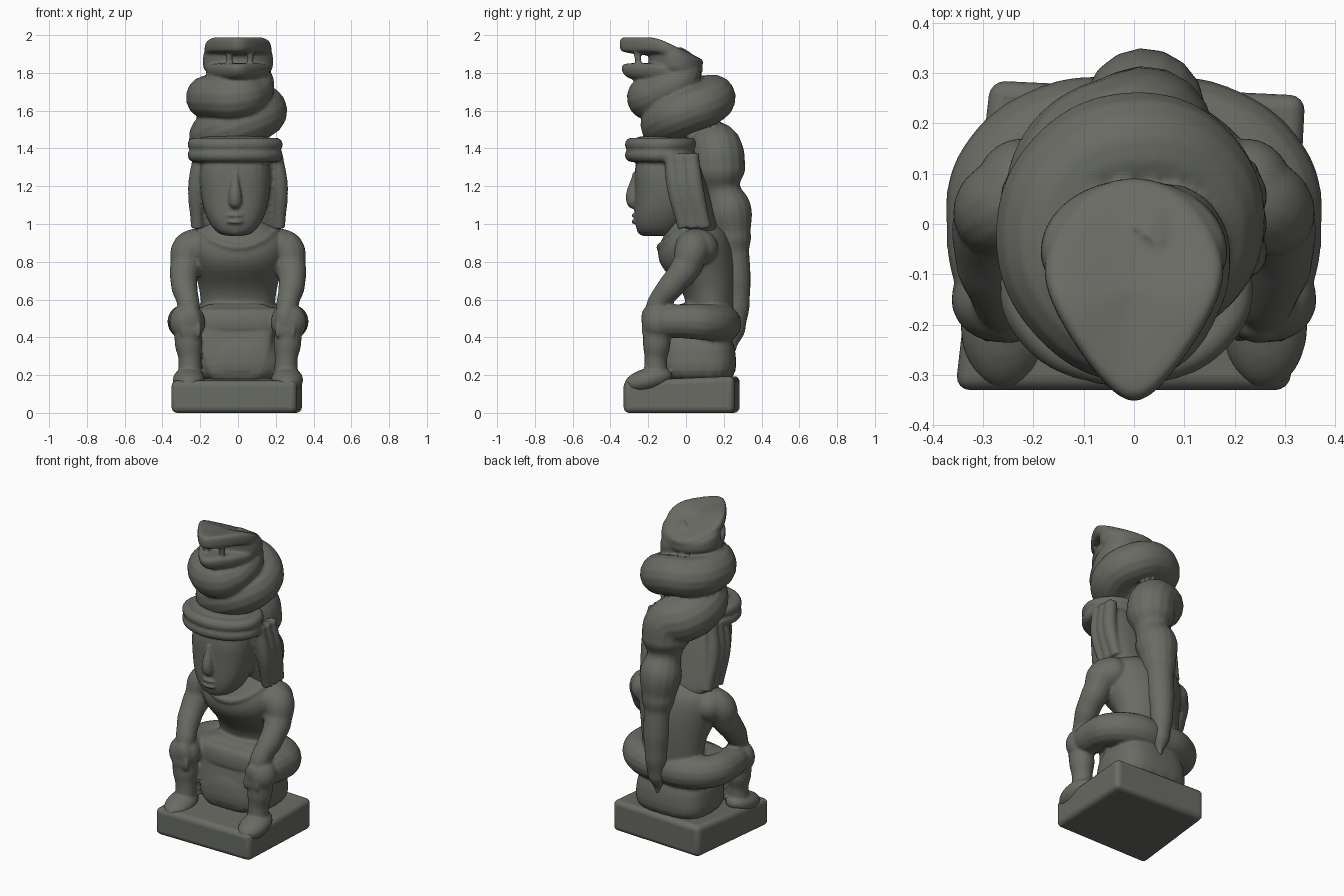
import bpy, bmesh, math
from mathutils import Vector

if "Cube" in bpy.data.objects:
    bpy.data.objects.remove(bpy.data.objects["Cube"])

COLOR = (.14, .146, .125, 1)
stone = bpy.data.materials.new("dark grey stone")
stone.use_nodes = True
stone.diffuse_color = COLOR
bsdf = stone.node_tree.nodes["Principled BSDF"]
bsdf.inputs["Base Color"].default_value = COLOR
bsdf.inputs["Roughness"].default_value = .8


def select(objects):
    bpy.ops.object.select_all(action='DESELECT')
    for obj in objects:
        obj.select_set(True)
    bpy.context.view_layer.objects.active = objects[0]


def from_bmesh(name, bm):
    bmesh.ops.recalc_face_normals(bm, faces=bm.faces)
    mesh = bpy.data.meshes.new(name)
    bm.to_mesh(mesh)
    bm.free()
    obj = bpy.data.objects.new(name, mesh)
    bpy.context.collection.objects.link(obj)
    return obj


def bridge(bm, low, high):
    """Join two rings of vertices with a band of quads."""
    for i in range(len(low)):
        bm.faces.new((low[i - 1], low[i], high[i], high[i - 1]))


def loft(sections, power=2, middle=0, deform=None, sides=24):
    """Stack of superellipse rings (height, depth, half width, half depth)."""
    bm = bmesh.new()
    rings = []
    for z, y, half_width, half_depth in sections:
        ring = []
        for i in range(sides):
            angle = math.tau * i / sides
            c, s = math.cos(angle), math.sin(angle)
            point = Vector((middle + half_width * math.copysign(abs(c) ** (2 / power), c),
                            y + half_depth * math.copysign(abs(s) ** (2 / power), s), z))
            if deform:
                deform(point)
            ring.append(bm.verts.new(point))
        rings.append(ring)
    for low, high in zip(rings, rings[1:]):
        bridge(bm, low, high)
    bm.faces.new(rings[0])
    bm.faces.new(rings[-1])
    obj = from_bmesh("loft", bm)
    obj.modifiers.new("Subdivision", 'SUBSURF').levels = 2
    return obj


def tube(points, closed=False):
    """Smooth round tube through (x, y, z, radius) points."""
    curve = bpy.data.curves.new("tube", 'CURVE')
    curve.dimensions = '3D'
    curve.bevel_depth = 1
    curve.bevel_resolution = 6
    curve.use_fill_caps = True
    spline = curve.splines.new('BEZIER')
    spline.bezier_points.add(len(points) - 1)
    spline.use_cyclic_u = closed
    spline.radius_interpolation = 'EASE'
    for knot, (x, y, z, radius) in zip(spline.bezier_points, points):
        knot.co = (x, y, z)
        knot.radius = radius
        knot.handle_left_type = knot.handle_right_type = 'AUTO'
    obj = bpy.data.objects.new("tube", curve)
    bpy.context.collection.objects.link(obj)
    return obj


def mirrored(points, side):
    return [(side * x, y, z, radius) for x, y, z, radius in points]


def blob(center, size, tilt=0):
    """Ellipsoid with half sizes, tilted about x."""
    bpy.ops.mesh.primitive_uv_sphere_add(segments=24, ring_count=14, location=center,
                                         rotation=(math.radians(tilt), 0, 0))
    obj = bpy.context.object
    obj.scale = size
    return obj


def fuse(name, parts):
    """Blend overlapping parts into one carved surface."""
    for part in parts:
        select([part])
        bpy.ops.object.convert(target='MESH')
    select(parts)
    bpy.ops.object.join()
    obj = bpy.context.object
    obj.name = name
    bpy.ops.object.transform_apply(location=True, rotation=True, scale=True)
    obj.data.remesh_voxel_size = .011
    bpy.ops.object.voxel_remesh()
    soften = obj.modifiers.new("Soften", 'SMOOTH')
    soften.factor, soften.iterations = .5, 3
    obj.data.materials.clear()
    obj.data.materials.append(stone)
    bpy.ops.object.shade_smooth()


# Plinth: a slightly skewed slab with softened edges, lower at the front
bm = bmesh.new()
corners = [(-.355, -.33), (.31, -.33), (.34, .255), (-.285, .285)]
bottom = [bm.verts.new((x, y, 0)) for x, y in corners]
top = [bm.verts.new((x, y, .17 if y < 0 else .195)) for x, y in corners]
bm.faces.new(bottom)
bm.faces.new(top)
bridge(bm, bottom, top)
plinth = from_bmesh("plinth", bm)
bevel = plinth.modifiers.new("Bevel", 'BEVEL')
bevel.width, bevel.segments = .03, 4
plinth.data.materials.append(stone)
select([plinth])
bpy.ops.object.shade_smooth_by_angle(angle=math.radians(40))

# Seat drum, lap and the cloth panel hanging over it
seat = loft([(.14, .06, .26, .21), (.3, .06, .24, .21), (.46, .06, .22, .18)], power=3)
lap = loft([(.4, .04, .25, .15), (.45, .04, .27, .17),
            (.54, .04, .27, .16), (.565, .05, .23, .13)], power=3)
cloth = loft([(.13, -.02, .17, .14), (.36, -.01, .2, .12), (.5, 0, .2, .105),
              (.55, .03, .19, .11), (.585, .05, .16, .08)], power=6, middle=-.01)

# Thighs folded around the seat
half = [(.26, -.15, .485, .085), (.282, -.03, .485, .09), (.26, .1, .48, .095), (.15, .18, .475, .1)]
thighs = tube(half + [(0, .195, .47, .095)] + mirrored(half[::-1], -1))

# Torso and collar
torso = loft([(.45, .12, .2, .14), (.58, .135, .195, .125), (.68, .115, .21, .155),
              (.78, .06, .245, .21), (.88, .05, .27, .205), (.95, .06, .255, .17),
              (.99, .05, .19, .14), (1.04, .03, .12, .1)])
collar_half = [(.2, 0, .97, .022), (.12, -.1, .905, .022)]
collar = tube(collar_half + [(0, -.135, .875, .022)] + mirrored(collar_half[::-1], -1))
figure = [seat, lap, cloth, thighs, torso, collar]

# Limbs, mirrored
arm = [(.18, .07, .88, .09), (.25, .04, .87, .095), (.28, 0, .77, .08),
       (.285, -.07, .68, .07), (.265, -.14, .59, .06), (.25, -.18, .5, .05)]
shin = [(.268, -.155, .48, .075), (.262, -.155, .37, .073), (.255, -.16, .28, .06), (.255, -.16, .17, .064)]
for side in (1, -1):
    shoulder = blob((side * .225, .055, .875), (.095, .115, .1))
    hand = blob((side * .25, -.19, .48), (.06, .045, .085), tilt=10)
    knee = blob((side * .268, -.15, .48), (.095, .085, .1))
    foot = blob((side * .26, -.2, .175), (.085, .13, .062), tilt=14)
    fingers = [blob((side * (.21 + .027 * k), -.215, .44), (.015, .02, .045)) for k in range(4)]
    figure += [tube(mirrored(arm, side)), tube(mirrored(shin, side)), shoulder, hand, knee, foot]
    figure += fingers
fuse("seated_figure", figure)

# Head with nose, lips and chin
skull = loft([(.935, -.15, .06, .08), (.96, -.15, .11, .115), (1.05, -.13, .165, .145),
              (1.18, -.1, .19, .17), (1.42, -.1, .2, .182)], power=2.5, middle=-.015)
nose = tube([(-.015, -.265, 1.27, .018), (-.015, -.28, 1.12, .036), (-.015, -.262, 1.09, .024)])
lips = [blob((-.015, -.25, z), (.055, .04, .016)) for z in (1.045, 1.012)]
chin = blob((-.015, -.21, .97), (.06, .05, .035))

# Hair falling behind the face to the shoulders
hair = loft([(.93, .08, .2, .09), (.98, .07, .235, .1), (1.1, .035, .235, .105),
             (1.25, -.01, .23, .11), (1.4, -.06, .215, .115)], power=3)
locks = []
for side in (1, -1):
    for y in (-.08, -.025, .03):
        lock = [(.2, y, 1.37, .037), (.222, y + .02, 1.2, .042), (.215, y + .07, .98, .034)]
        locks.append(tube(mirrored(lock, side)))

# Headband of two rolls around a solid crown
rolls = []
for z in (1.365, 1.42):
    angles = [math.tau * i / 10 for i in range(10)]
    rolls.append(tube([(.215 * math.cos(a) - .015, .155 * math.sin(a) - .13, z, .037)
                       for a in angles], closed=True))
crown = loft([(1.3, -.13, .2, .14), (1.36, -.13, .22, .16),
              (1.445, -.13, .22, .16), (1.47, -.12, .17, .13)], middle=-.015)
fuse("head_with_headband", [skull, nose, chin, hair, crown] + lips + locks + rolls)

# Serpent body: neck, one and a half falling coils, then down the back to the tail
body = [(0, -.08, 1.86, .1), (.07, -.02, 1.79, .1), (.08, -.13, 1.7, .1)]
for step in range(13):
    turn = step / 8
    angle, reach = math.tau * turn, .165 - .03 * turn
    body.append((-reach * math.sin(angle), .05 * turn - .03 - reach * math.cos(angle),
                 1.67 - .29 * max(0, turn - .5), .118 + .03 * max(0, turn - .75)))
body += [(.02, y, z, radius) for y, z, radius in (
    (.175, 1.29, .14), (.19, 1.18, .1), (.225, 1.07, .122), (.245, .93, .1), (.255, .84, .08),
    (.262, .73, .08), (.27, .58, .067), (.26, .45, .055), (.25, .33, .015))]
coil_core = blob((0, -.02, 1.62), (.13, .13, .13))


def snout(point):
    """Narrow the front to a point and slope the crown to the back."""
    point.x *= 1 - .5 * min(1, max(0, -.4 - 4 * point.y))
    point.z -= .5 * max(0, point.y + .16) * max(0, (point.z - 1.78) / .22)


# Serpent head: two jaws around a set-back mouth with fangs
lower_jaw = loft([(1.75, -.11, .12, .14), (1.78, -.13, .175, .205),
                  (1.835, -.13, .185, .22), (1.86, -.13, .165, .195)], deform=snout)
mouth = loft([(1.8, -.055, .175, .14), (1.84, -.055, .188, .145),
              (1.94, -.055, .188, .145), (1.98, -.055, .17, .14)], deform=snout)
upper_jaw = loft([(1.905, -.13, .165, .205), (1.92, -.13, .188, .225),
                  (1.98, -.13, .188, .225), (2, -.13, .165, .2)], deform=snout)
fangs = [tube([(x, -.26, 1.94, .02), (x, -.25, 1.83, .016)]) for x in (-.045, .065)]
fuse("serpent", [tube(body), coil_core, lower_jaw, mouth, upper_jaw] + fangs)
